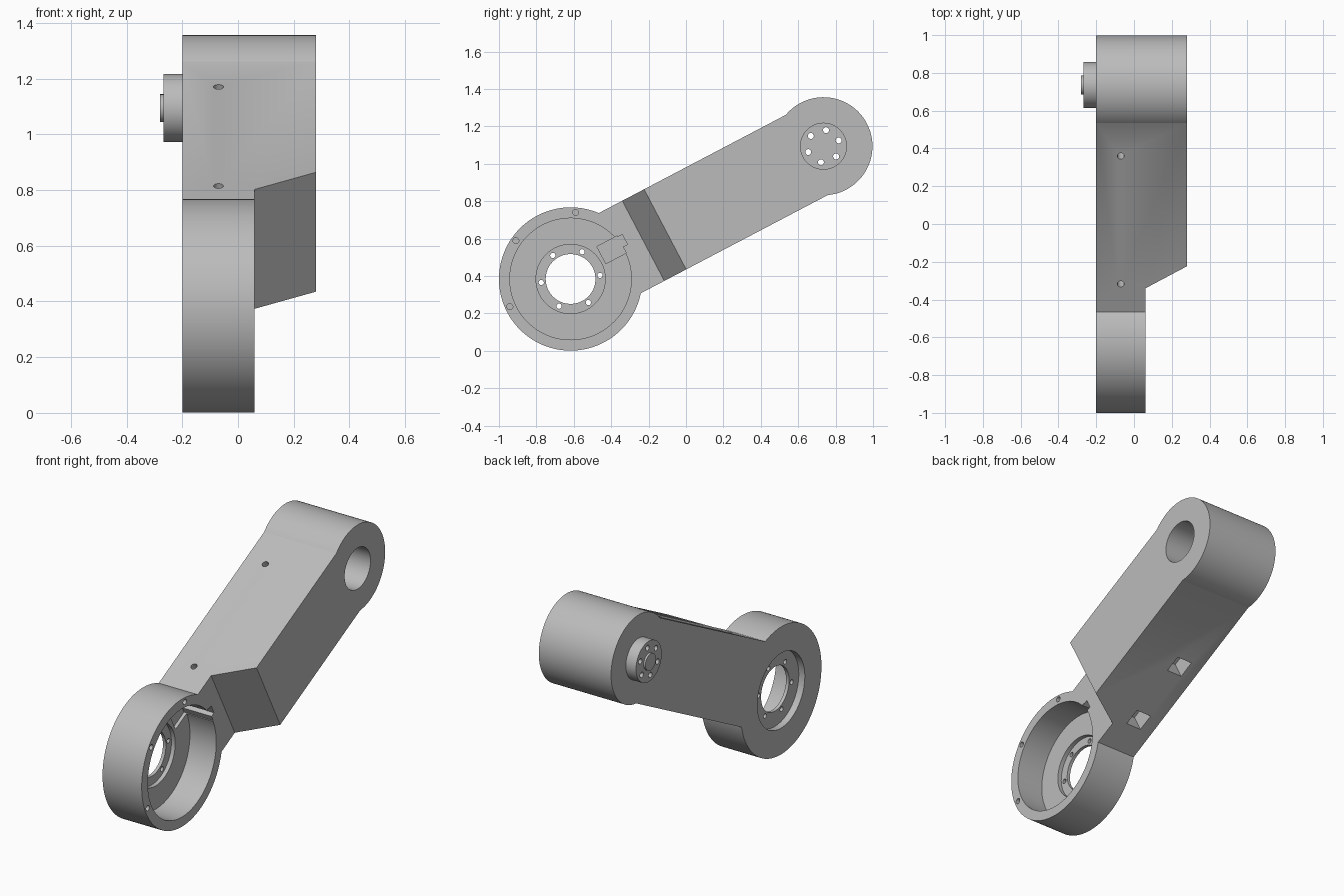
import bpy, bmesh
from math import radians, sin, cos, pi
from mathutils import Matrix

if "Cube" in bpy.data.objects:
    bpy.data.objects.remove(bpy.data.objects["Cube"], do_unlink=True)

grey = bpy.data.materials.new("light grey")
grey.use_nodes = True
grey.diffuse_color = (0.5, 0.5, 0.5, 1)
grey.node_tree.nodes["Principled BSDF"].inputs["Base Color"].default_value = (0.5, 0.5, 0.5, 1)

# Arm frame: x across, u along the arm from the big hub, v square to it
FRAME = Matrix.Translation((0, -0.617, 0.384)) @ Matrix.Rotation(radians(27.7), 4, 'X')
LENGTH, HALF = 1.527, 0.242
LEFT, RIGHT_LOW, RIGHT_HIGH = -0.2, 0.06, 0.28


def prism(name, points, a, b, axis='X'):
    """Extrude a profile from a to b: (u, v) along X, or (x, u) along V."""
    place = (lambda p, h: (h, *p)) if axis == 'X' else (lambda p, h: (*p, h))
    bm = bmesh.new()
    low, high = ([bm.verts.new(place(p, h)) for p in points] for h in (a, b))
    bm.faces.new(low)
    bm.faces.new(high)
    for i in range(len(points)):
        j = (i + 1) % len(points)
        bm.faces.new((low[i], low[j], high[j], high[i]))
    bmesh.ops.recalc_face_normals(bm, faces=bm.faces)
    bm.transform(FRAME)
    mesh = bpy.data.meshes.new(name)
    bm.to_mesh(mesh)
    bm.free()
    mesh.materials.append(grey)
    obj = bpy.data.objects.new(name, mesh)
    bpy.context.collection.objects.link(obj)
    return obj


def circle(r, centre=(0, 0), n=96):
    return [(centre[0] + r * cos(2 * pi * i / n), centre[1] + r * sin(2 * pi * i / n))
            for i in range(n)]


def box(p0, p1, q0, q1):
    return [(p0, q0), (p1, q0), (p1, q1), (p0, q1)]


def combine(target, tool, operation='DIFFERENCE'):
    mod = target.modifiers.new("combine", 'BOOLEAN')
    mod.operation, mod.solver, mod.object = operation, 'EXACT', tool
    bpy.context.view_layer.objects.active = target
    bpy.ops.object.modifier_apply(modifier=mod.name)
    bpy.data.objects.remove(tool, do_unlink=True)


def drill_ring(target, radius, hole, angles, a, b, u=0):
    """Drill small holes on a circle; angles are in world degrees."""
    for angle in angles:
        t = radians(angle - 27.7)
        centre = (u + radius * cos(t), radius * sin(t))
        combine(target, prism("drill", circle(hole, centre, 20), a, b))


# Arm with the slanted step in its width, joined to both hubs
body = prism("arm_body", [(LEFT, 0), (RIGHT_LOW, 0), (RIGHT_LOW, 0.439), (RIGHT_HIGH, 0.571),
                          (RIGHT_HIGH, LENGTH), (LEFT, LENGTH)], -HALF, HALF, 'V')
combine(body, prism("big_hub", circle(0.383, n=128), LEFT, RIGHT_LOW), 'UNION')
combine(body, prism("small_hub", circle(0.262, (LENGTH, 0)), LEFT, RIGHT_HIGH), 'UNION')

# Big hub: cup, counterbore, rear seat and through hole
for radius, a, b in ((0.325, -0.115, 0.2), (0.185, -0.14, 0), (0.225, -0.3, -0.16), (0.133, -0.3, 0)):
    combine(body, prism("bore", circle(radius), a, b))
drill_ring(body, 0.158, 0.014, range(7, 360, 60), -0.3, 0)
drill_ring(body, 0.357, 0.016, (85.7, 145, 204.5), 0, 0.1)

# Cable pocket and slot in the cup wall
combine(body, prism("pocket", box(0.205, 0.328, -0.015, 0.088), -0.135, 0.1))
combine(body, prism("slot", box(0.3, 0.355, 0.022, 0.082), -0.135, 0.1))

# Screw holes on the upper face, square nut pockets on the lower face
for u in (0.465, 1.23):
    combine(body, prism("screw_hole", circle(0.018, (-0.07, u), 24), 0.12, 0.3, 'V'))
for u in (0.522, 0.924):
    combine(body, prism("nut_pocket", box(-0.12, -0.02, u - 0.05, u + 0.05), -0.3, -0.13, 'V'))

# Small hub: deep bore, output flange and its pilot
combine(body, prism("hub_bore", circle(0.123, (LENGTH, 0)), -0.18, 0.4))
combine(body, prism("flange", circle(0.122, (LENGTH, 0)), -0.268, -0.19), 'UNION')
combine(body, prism("pilot", circle(0.05, (LENGTH, 0), 48), -0.28, -0.25), 'UNION')
drill_ring(body, 0.087, 0.016, range(21, 360, 60), -0.4, 0, LENGTH)

# Smooth curved walls, keep machined edges sharp
bpy.ops.object.select_all(action='DESELECT')
body.select_set(True)
bpy.context.view_layer.objects.active = body
bpy.ops.object.shade_smooth_by_angle(angle=radians(25))
